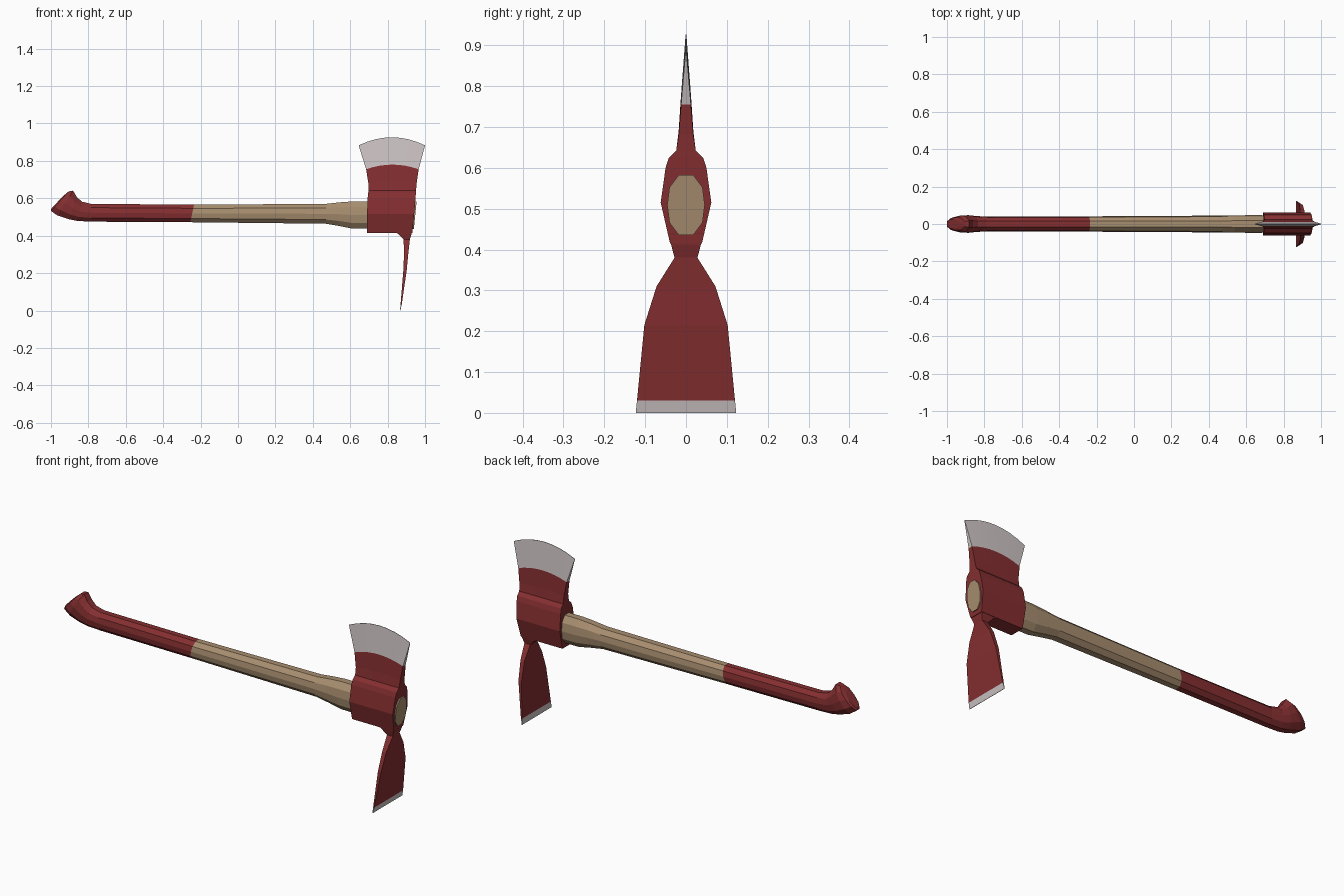
import bpy, bmesh
from mathutils import Vector

if "Cube" in bpy.data.objects:
    bpy.data.objects.remove(bpy.data.objects["Cube"])


def material(name, rgb):
    m = bpy.data.materials.new(name)
    m.diffuse_color = (*rgb, 1)
    m.use_nodes = True
    m.node_tree.nodes["Principled BSDF"].inputs["Base Color"].default_value = m.diffuse_color
    return m


RED = material("red paint", (0.235, 0.028, 0.03))
WOOD = material("bare wood", (0.39, 0.27, 0.16))
STEEL = material("ground steel", (0.62, 0.56, 0.56))


def loft(name, rings, mats, rule):
    """Skin closed rings, cap both ends; rule(i) gives the material of band i."""
    bm = bmesh.new()
    vs = [[bm.verts.new(p) for p in r] for r in rings]
    n = len(vs[0])
    for i in range(len(vs) - 1):
        for j in range(n):
            k = (j + 1) % n
            f = bm.faces.new((vs[i][j], vs[i][k], vs[i + 1][k], vs[i + 1][j]))
            f.material_index = rule(i)
    # caps as strips between mirrored points, so curved ends stay clean
    for ring, i in ((vs[0], 0), (vs[-1], len(vs) - 2)):
        h = n // 2
        for j in range(h - 1):
            f = bm.faces.new((ring[j], ring[j + 1], ring[n - 2 - j], ring[n - 1 - j]))
            f.material_index = rule(i)
    bmesh.ops.recalc_face_normals(bm, faces=bm.faces)
    me = bpy.data.meshes.new(name)
    bm.to_mesh(me)
    bm.free()
    for m in mats:
        me.materials.append(m)
    ob = bpy.data.objects.new(name, me)
    bpy.context.collection.objects.link(ob)
    return ob


# Handle: stations of top x, top z, bottom x, bottom z, half width
half = [(0.38, 1), (0.88, 0.58), (1, 0), (0.88, -0.58), (0.38, -1)]
section = half + [(-y, t) for y, t in reversed(half)]
stations = [
    (-0.935, 0.612, -0.998, 0.545, 0.026),
    (-0.905, 0.637, -1.0, 0.532, 0.036),
    (-0.882, 0.641, -0.965, 0.508, 0.046),
    (-0.862, 0.607, -0.905, 0.488, 0.047),
    (-0.835, 0.582, -0.86, 0.479, 0.043),
    (-0.785, 0.57, -0.785, 0.475, 0.039),
    (-0.235, 0.566, -0.255, 0.472, 0.041),
    (0.47, 0.57, 0.47, 0.464, 0.045),
    (0.54, 0.578, 0.54, 0.452, 0.046),
    (0.61, 0.583, 0.61, 0.438, 0.047),
    (0.955, 0.583, 0.94, 0.435, 0.046),
]
rings = []
for tx, tz, bx, bz, w in stations:
    top, bot = Vector((tx, 0, tz)), Vector((bx, 0, bz))
    rings.append([bot.lerp(top, (t + 1) / 2) + Vector((0, y * w, 0)) for y, t in section])
loft("handle", rings, [RED, WOOD], lambda i: 0 if i < 6 else 1)

# Axe head: rows of z, left x, right x, half thickness, crown of the row
rows = [
    (0.415, 0.69, 0.932, 0.039, 0),
    (0.515, 0.69, 0.942, 0.062, 0),
    (0.60, 0.693, 0.949, 0.050, 0),
    (0.625, 0.696, 0.951, 0.042, 0),
    (0.642, 0.697, 0.952, 0.024, 0),
    (0.68, 0.697, 0.955, 0.018, 0.01),
    (0.755, 0.685, 0.966, 0.012, 0.025),
    (0.883, 0.645, 1.0, 0.001, 0.043),
]
N = 8
rings = []
for z, x0, x1, w, crown in rows:
    side = []
    for i in range(N + 1):
        u = i / N
        side.append((x0 + (x1 - x0) * u, z + crown * (1 - (2 * u - 1) ** 2)))
    rings.append([(x, -w, h) for x, h in side] + [(x, w, h) for x, h in reversed(side)])
loft("axe_head", rings, [RED, STEEL], lambda i: 1 if i == 6 else 0)

# Adze blade: rows of z, back x, front x, half width
adze = [
    (0.44, 0.80, 0.935, 0.043),
    (0.41, 0.855, 0.928, 0.036),
    (0.38, 0.885, 0.919, 0.028),
    (0.31, 0.888, 0.911, 0.072),
    (0.215, 0.884, 0.902, 0.102),
    (0.03, 0.869, 0.875, 0.120),
    (0.0, 0.866, 0.868, 0.123),
]
rings = [[(a, -w, z), (b, -w, z), (b, w, z), (a, w, z)] for z, a, b, w in adze]
loft("adze_blade", rings, [RED, STEEL], lambda i: 1 if i == 5 else 0)
